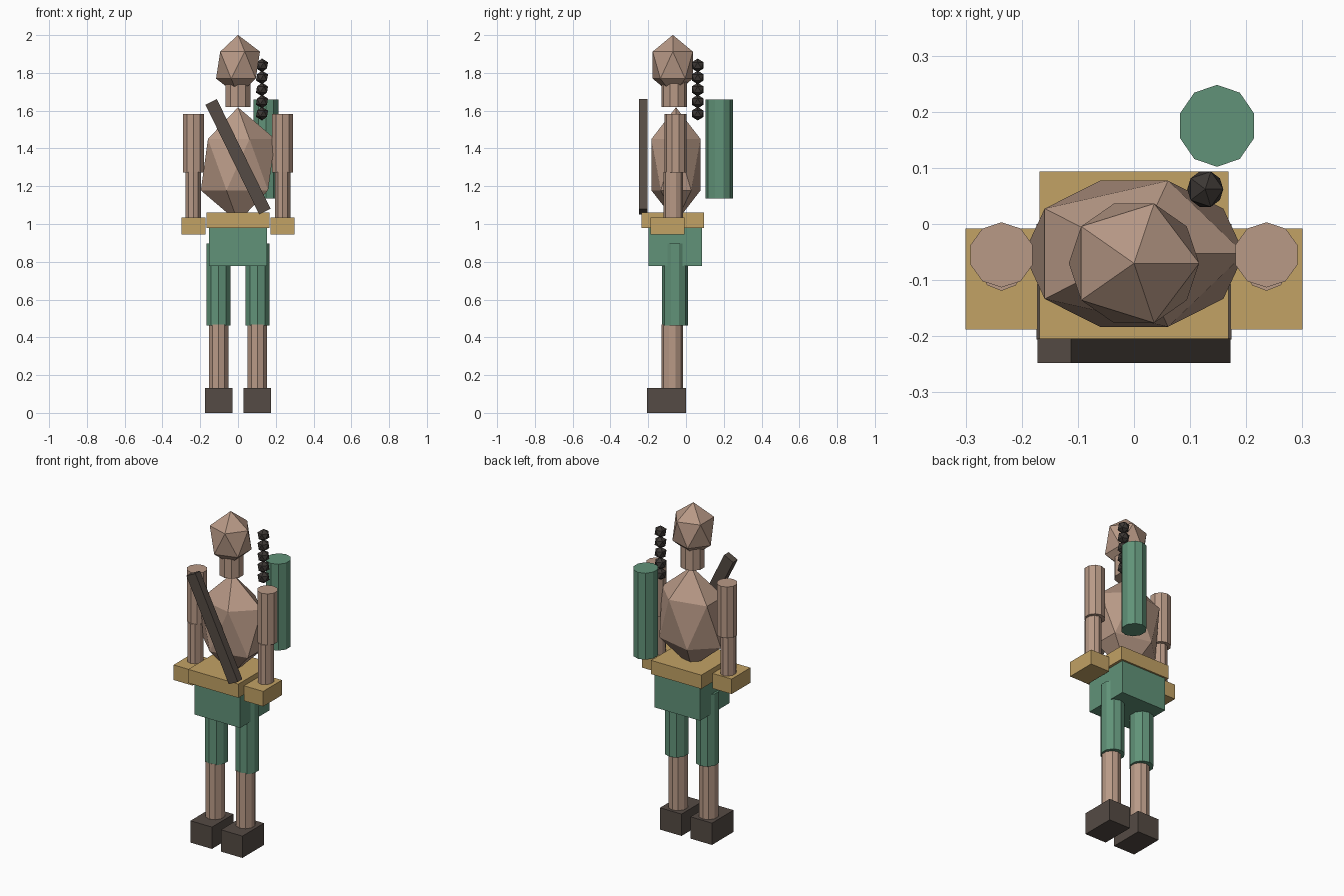
import bpy
from math import radians

if "Cube" in bpy.data.objects:
    bpy.data.objects.remove(bpy.data.objects["Cube"])


def material(name, r, g, b):
    m = bpy.data.materials.new(name)
    m.diffuse_color = (r, g, b, 1)
    m.use_nodes = True
    m.node_tree.nodes["Principled BSDF"].inputs["Base Color"].default_value = m.diffuse_color
    return m


SKIN = material("skin", 0.48, 0.32, 0.24)
GREEN = material("green_cloth", 0.12, 0.29, 0.19)
TAN = material("tan_leather", 0.54, 0.36, 0.13)
DARK = material("dark_leather", 0.09, 0.07, 0.058)
HAIR = material("dark_hair", 0.045, 0.038, 0.034)


def finish(name, mat, scale):
    ob = bpy.context.object
    ob.name = name
    ob.scale = scale
    ob.data.materials.append(mat)
    bpy.ops.object.transform_apply(location=False, rotation=False, scale=True)
    return ob


def gem(name, mat, centre, radii):
    bpy.ops.mesh.primitive_ico_sphere_add(subdivisions=1, radius=1, location=centre)
    return finish(name, mat, radii)


def tube(name, mat, x, y, z0, z1, rx, ry):
    bpy.ops.mesh.primitive_cylinder_add(vertices=10, radius=1, depth=1,
                                        location=(x, y, (z0 + z1) / 2))
    return finish(name, mat, (rx, ry, z1 - z0))


def box(name, mat, centre, size, tilt=0):
    bpy.ops.mesh.primitive_cube_add(size=1, location=centre, rotation=(0, tilt, 0))
    return finish(name, mat, size)


# Head, neck and torso
gem("head", SKIN, (0, -0.07, 1.841), (0.13, 0.125, 0.16))
tube("neck", SKIN, 0, -0.063, 1.62, 1.78, 0.069, 0.068)
gem("torso", SKIN, (0, -0.053, 1.314), (0.22, 0.153, 0.304))

# Belt and hips
box("belt", TAN, (0, -0.071, 1.02), (0.336, 0.33, 0.083))
box("hips", GREEN, (0, -0.057, 0.885), (0.306, 0.281, 0.215))

# Arms and legs on both sides
for side, s in (("left", 1), ("right", -1)):
    tube(side + "_upper_arm", SKIN, s * 0.236, -0.055, 1.273, 1.583, 0.058, 0.058)
    tube(side + "_forearm", SKIN, s * 0.236, -0.068, 0.99, 1.274, 0.043, 0.051)
    box(side + "_hand", TAN, (s * 0.236, -0.098, 0.989), (0.128, 0.18, 0.091))
    tube(side + "_thigh", GREEN, s * 0.103, -0.059, 0.463, 0.897, 0.066, 0.069)
    tube(side + "_shin", SKIN, s * 0.102, -0.072, 0.1, 0.468, 0.054, 0.057)
    box(side + "_foot", DARK, (s * 0.102, -0.103, 0.066), (0.144, 0.206, 0.132))

# Diagonal chest strap
box("chest_strap", DARK, (0, -0.226, 1.356), (0.067, 0.044, 0.646), radians(-26.1))

# Quiver on the back
tube("quiver", GREEN, 0.148, 0.175, 1.135, 1.658, 0.069, 0.073)

# Braid made of stacked beads
for i in range(5):
    gem(f"braid_bead_{i + 1}", HAIR, (0.127, 0.062, 1.584 + 0.064 * i), (0.036, 0.037, 0.036))
